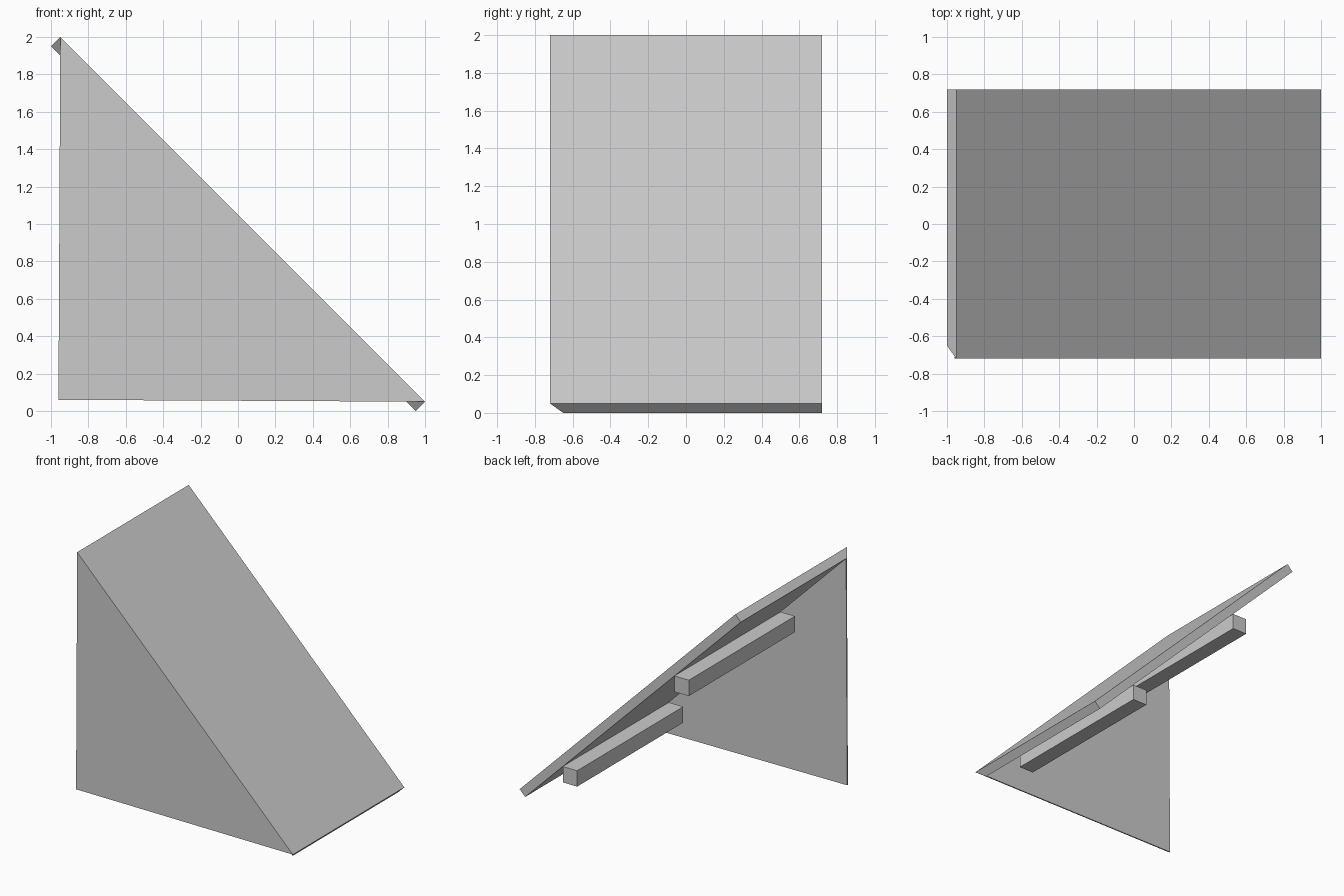
import bpy, bmesh

if "Cube" in bpy.data.objects:
    bpy.data.objects.remove(bpy.data.objects["Cube"])


def prism(name, front, back, y_front, y_back):
    """Solid between two matching x-z outlines; y_front gives one y per front corner."""
    bm = bmesh.new()
    a = [bm.verts.new((x, y, z)) for (x, z), y in zip(front, y_front)]
    b = [bm.verts.new((x, y_back, z)) for x, z in back]
    bm.faces.new(a)
    bm.faces.new(b[::-1])
    n = len(a)
    for i in range(n):
        j = (i + 1) % n
        bm.faces.new((a[i], b[i], b[j], a[j]))
    bmesh.ops.recalc_face_normals(bm, faces=bm.faces)
    mesh = bpy.data.meshes.new(name)
    bm.to_mesh(mesh)
    bm.free()
    obj = bpy.data.objects.new(name, mesh)
    bpy.context.collection.objects.link(obj)
    return obj


FRONT, INNER, BACK = -0.72, -0.65, 0.72

# Sloping panel, its front edge mitred into the side sheet
slope = [(-0.95, 2.0), (1.0, 0.05), (0.95, 0.0), (-1.0, 1.95)]
prism("sloping_panel", slope, slope, [FRONT, FRONT, INNER, INNER], BACK)

# Thin triangular side sheet
side = [(-0.95, 2.0), (-0.96, 0.06), (1.0, 0.05)]
prism("side_sheet", side, side, [FRONT] * 3, FRONT + 0.01)

# Square battens under the slope, each touching it along its upper edge
w = 0.13
for name, x in (("upper_batten", -0.40), ("lower_batten", 0.61)):
    z = 0.95 - x
    sq = [(x - w, z - w), (x, z - w), (x, z), (x - w, z)]
    prism(name, sq, sq, [INNER] * 4, BACK)
